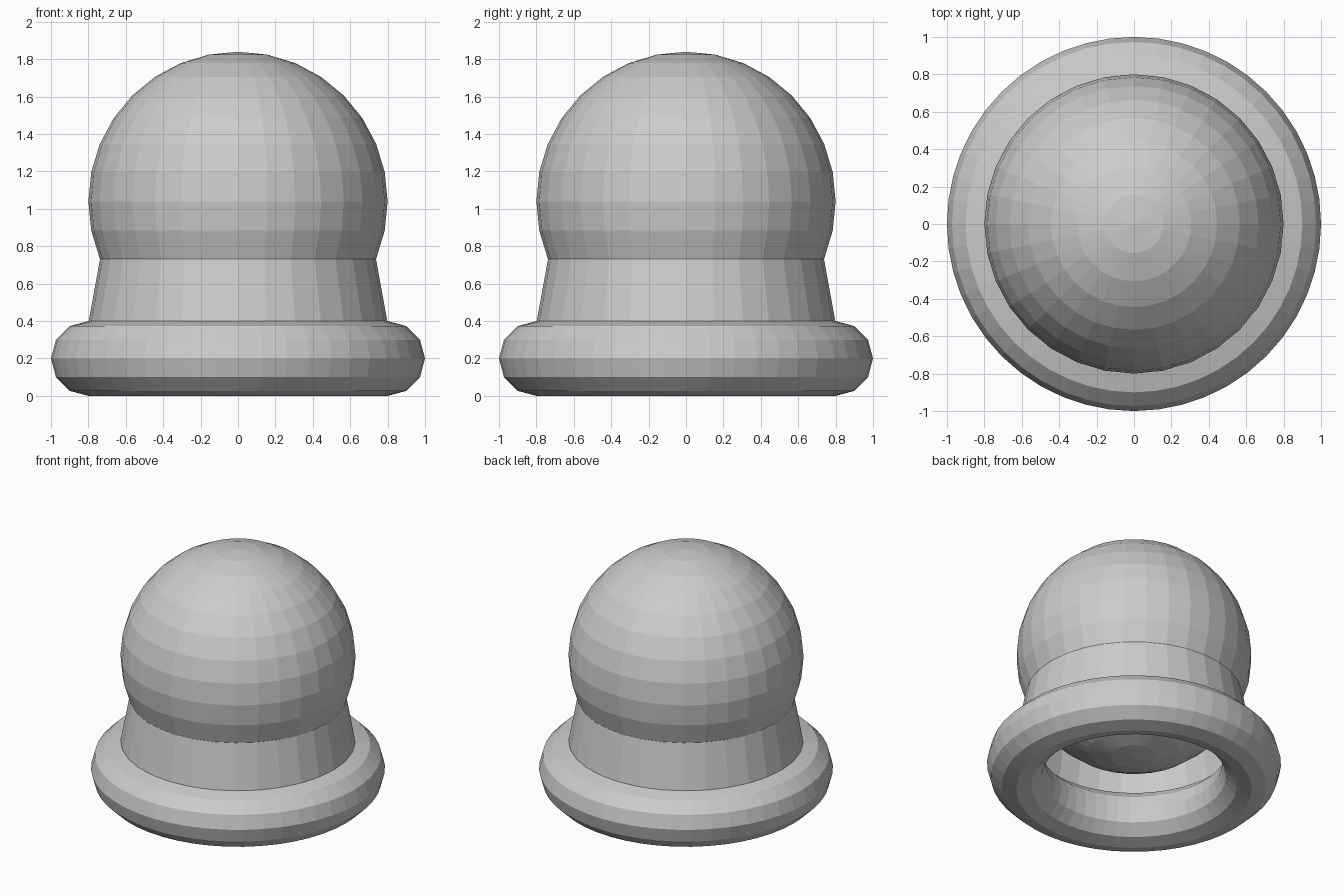
import bpy

if "Cube" in bpy.data.objects:
    bpy.data.objects.remove(bpy.data.objects["Cube"])

grey = bpy.data.materials.new("light grey")
grey.diffuse_color = (0.6, 0.6, 0.6, 1)
grey.use_nodes = True
grey.node_tree.nodes["Principled BSDF"].inputs["Base Color"].default_value = grey.diffuse_color


def finish(name):
    ob = bpy.context.object
    ob.name = name
    ob.data.materials.clear()
    ob.data.materials.append(grey)
    for p in ob.data.polygons:
        p.use_smooth = False
        p.material_index = 0
    return ob


# rounded base ring
bpy.ops.mesh.primitive_torus_add(major_radius=0.8, minor_radius=0.2,
                                 major_segments=48, minor_segments=12,
                                 location=(0, 0, 0.2))
finish("base_ring")

# open tapered collar, its top end tucked into the dome
z0, z1, r0, slope = 0.39, 0.76, 0.80, 0.182
bpy.ops.mesh.primitive_cone_add(vertices=32, radius1=r0, radius2=r0 - slope * (z1 - z0),
                                depth=z1 - z0, end_fill_type='NOTHING',
                                location=(0, 0, (z0 + z1) / 2))
finish("collar")

# ball dome, its underside visible through the ring
bpy.ops.mesh.primitive_uv_sphere_add(segments=32, ring_count=16, radius=0.8,
                                     location=(0, 0, 1.04))
finish("dome")
